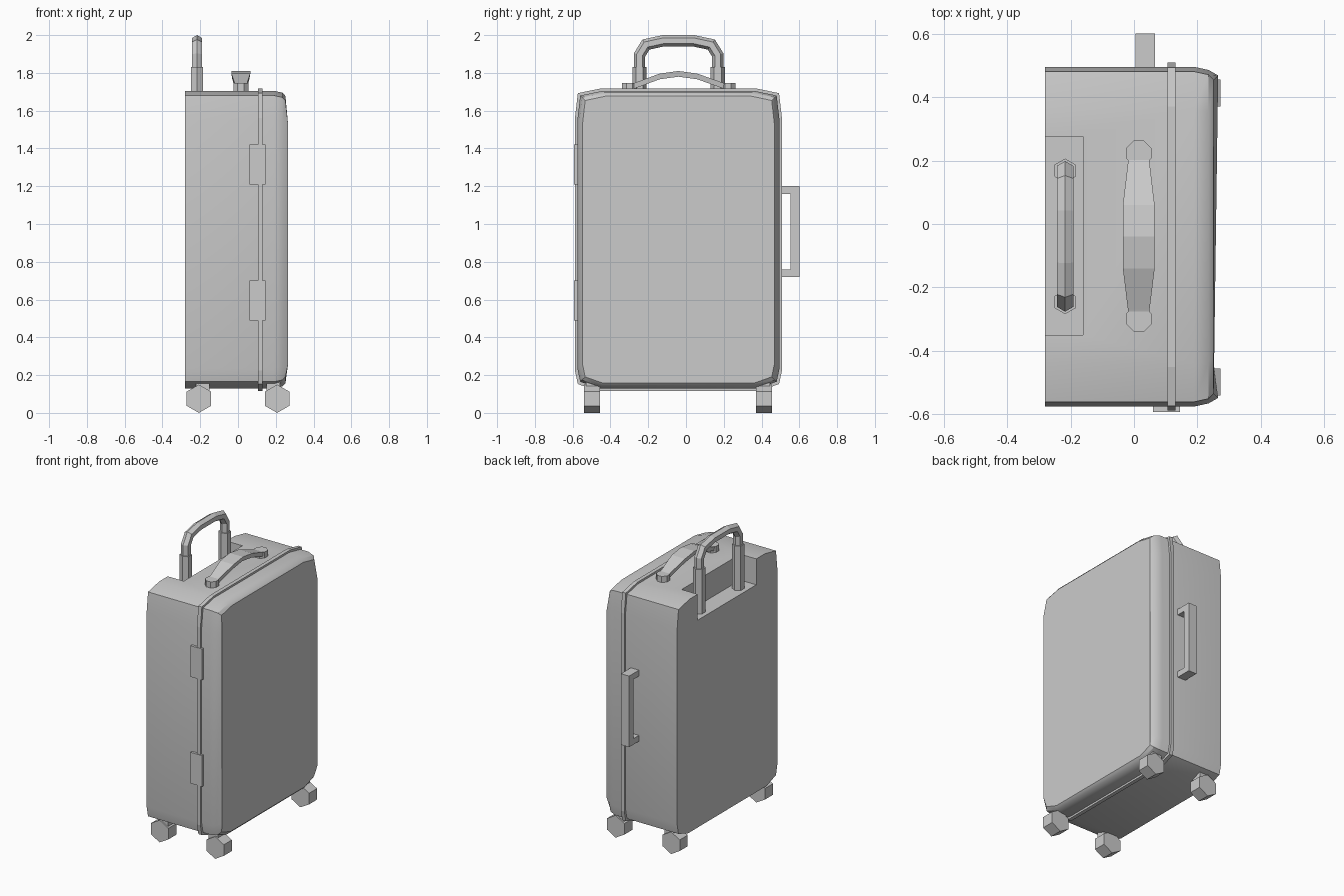
import bpy, bmesh, math
from mathutils import Vector

if "Cube" in bpy.data.objects:
    bpy.data.objects.remove(bpy.data.objects["Cube"])


def make(name, bm, smooth=None):
    bmesh.ops.recalc_face_normals(bm, faces=bm.faces)
    me = bpy.data.meshes.new(name)
    bm.to_mesh(me)
    bm.free()
    ob = bpy.data.objects.new(name, me)
    bpy.context.collection.objects.link(ob)
    if smooth:
        smooth_shade(ob, smooth)
    return ob


def smooth_shade(ob, deg):
    bpy.ops.object.select_all(action='DESELECT')
    ob.select_set(True)
    bpy.context.view_layer.objects.active = ob
    bpy.ops.object.shade_smooth_by_angle(angle=math.radians(deg))


def loft(name, rings, smooth=None):
    """Skin a list of equal-length rings and cap both ends."""
    bm = bmesh.new()
    vs = [[bm.verts.new(p) for p in r] for r in rings]
    n = len(vs[0])
    for a, b in zip(vs, vs[1:]):
        for i in range(n):
            j = (i + 1) % n
            bm.faces.new((a[i], a[j], b[j], b[i]))
    bm.faces.new(vs[0][::-1])
    bm.faces.new(vs[-1])
    return make(name, bm, smooth)


def box(name, x0, x1, y0, y1, z0, z1):
    return loft(name, [[(x0, y0, z), (x1, y0, z), (x1, y1, z), (x0, y1, z)] for z in (z0, z1)])


def prism(name, c, r, axis, length, n, turn=0.0):
    """n-sided prism starting at c along axis Y or Z."""
    rings = []
    for d in (0, length):
        ring = []
        for k in range(n):
            t = turn + 2 * math.pi * k / n
            u, v = r * math.cos(t), r * math.sin(t)
            ring.append((c[0] + u, c[1] + d, c[2] + v) if axis == 'Y'
                        else (c[0] + u, c[1] + v, c[2] + d))
        rings.append(ring)
    return loft(name, rings)


# Case outline in y,z with a margin that grows or shrinks it
CY = -0.04
HALF = [(0.40, 1.705), (0.52, 1.68), (0.535, 1.55), (0.535, 0.235), (0.52, 0.165), (0.42, 0.13)]
OUT = HALF + [(-y, z) for y, z in reversed(HALF)]


def outline(x, m=0.0, bulge=0.0):
    sy, sz, cz = 1 + m / 0.535, 1 + m / 0.7875, 0.9175
    return [(x + (bulge if 0.2 < z < 1.6 else 0), CY + y * sy, cz + (z - cz) * sz) for y, z in OUT]


# Main case with softened front and a notch for the pull handle
case = loft("case", [outline(-0.28), outline(0.19), outline(0.235, -0.01),
                     outline(0.251, -0.027, 0.014)])
cutter = box("handle_recess_cutter", -0.4, -0.16, -0.35, 0.275, 1.53, 1.9)
mod = case.modifiers.new("recess", 'BOOLEAN')
mod.operation, mod.object, mod.solver = 'DIFFERENCE', cutter, 'EXACT'
bpy.context.view_layer.objects.active = case
bpy.ops.object.modifier_apply(modifier="recess")
bpy.data.objects.remove(cutter)
smooth_shade(case, 35)

# Raised trim around the opening seam
loft("seam_trim", [outline(0.105, 0.013), outline(0.131, 0.013)])

# Hinges
for i, z in enumerate((0.49, 1.21)):
    box(f"hinge_{i + 1}", 0.06, 0.145, -0.592, -0.56, z, z + 0.21)

# Side carry handle: C profile extruded along x
C = [(0.48, 0.72), (0.6, 0.72), (0.6, 1.2), (0.48, 1.2), (0.48, 1.16), (0.553, 1.16), (0.553, 0.76), (0.48, 0.76)]
loft("side_handle", [[(x, y, z) for y, z in C] for x in (0.005, 0.066)])

# Top carry strap with end pads
SX = 0.015
strap = [(-0.30, 1.738, 0.036), (-0.27, 1.748, 0.034), (-0.14, 1.796, 0.05), (-0.04, 1.81, 0.05),
         (0.06, 1.796, 0.05), (0.195, 1.748, 0.034), (0.225, 1.738, 0.036)]
loft("top_strap", [[(SX - w, y, z), (SX + w, y, z), (SX + w * 0.9, y, z - 0.03),
                    (SX - w * 0.9, y, z - 0.03)] for y, z, w in strap])
for i, y in enumerate((-0.299, 0.223)):
    prism(f"strap_pad_{i + 1}", (SX, y, 1.68), 0.043, 'Z', 0.066, 8, math.pi / 8)

# Pull handle: sleeves and a six-sided bent grip
HX = -0.217
for i, y in enumerate((-0.246, 0.168)):
    prism(f"handle_sleeve_{i + 1}", (HX, y, 1.52), 0.038, 'Z', 0.31, 6, math.pi / 2)
path = [Vector((HX, y, z)) for y, z in
        [(-0.246, 1.75), (-0.246, 1.895), (-0.212, 1.95), (-0.12, 1.97),
         (0.04, 1.97), (0.134, 1.95), (0.168, 1.895), (0.168, 1.75)]]
rings = []
for i, p in enumerate(path):
    a = (p - path[max(i - 1, 0)]).normalized()
    b = (path[min(i + 1, len(path) - 1)] - p).normalized()
    t = (a + b).normalized()
    nrm = Vector((0, -t.z, t.y)) / max(t.dot(a if i else b), 0.5)
    rings.append([p + nrm * 0.03 * math.cos(k * math.pi / 3)
                  + Vector((0.03 * math.sin(k * math.pi / 3), 0, 0)) for k in range(6)])
loft("pull_grip", rings)

# Six-sided wheels with mounts
for i, (x, y) in enumerate([(sx * 0.207, y) for sx in (-1, 1) for y in (-0.54, 0.37)]):
    prism(f"wheel_{i + 1}", (x, y, 0.075), 0.075, 'Y', 0.085, 6, math.pi / 2)
    mx = x - 0.02 if x > 0 else x + 0.02
    box(f"wheel_mount_{i + 1}", mx - 0.035, mx + 0.035, y + 0.01, y + 0.075, 0.1, 0.2)
